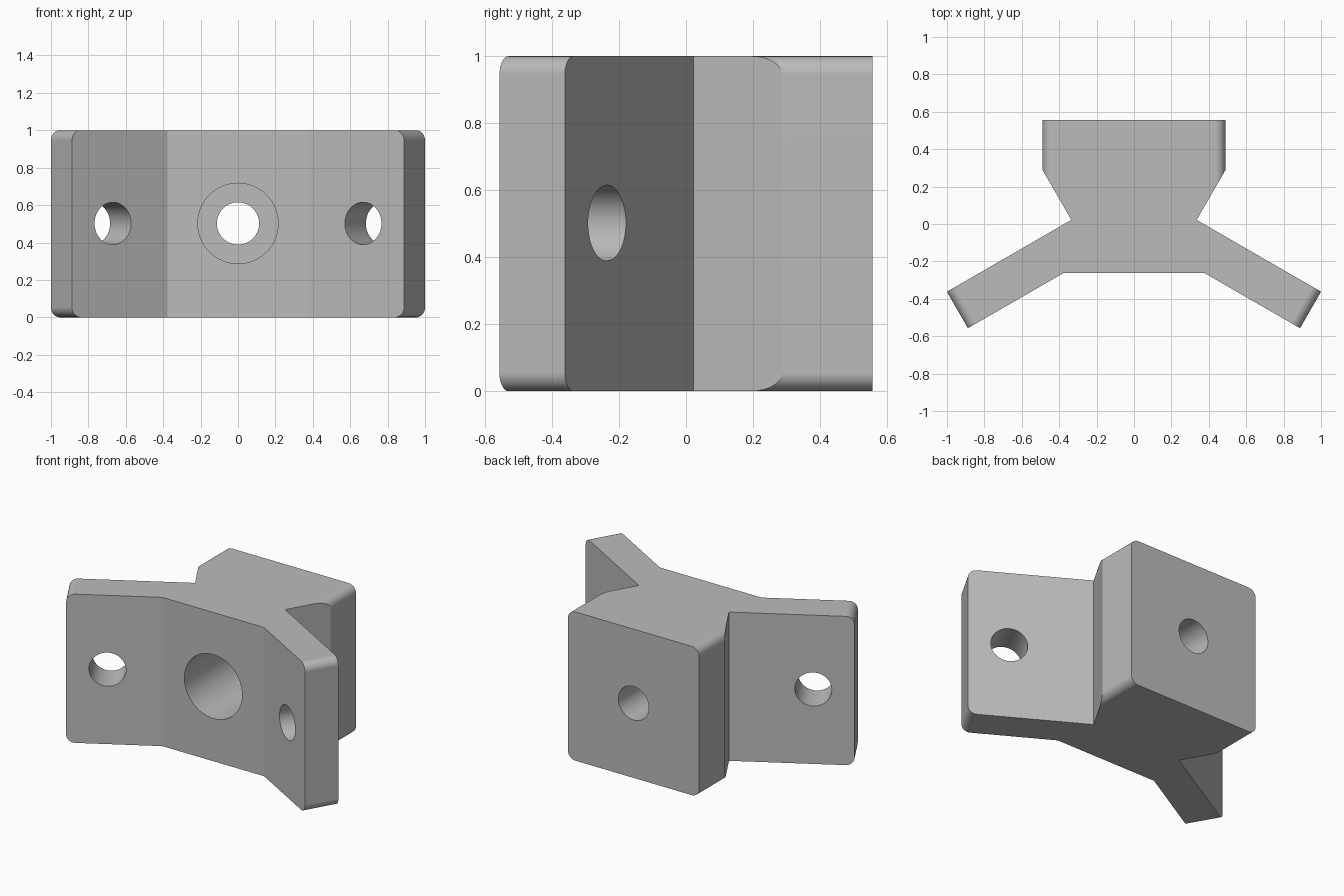
import bpy, bmesh, math
from mathutils import Vector

if "Cube" in bpy.data.objects:
    bpy.data.objects.remove(bpy.data.objects["Cube"])

HEIGHT = 1.0
ROUND = 0.054

# Right half of the plan outline, front to back; mirrored for the left
half = [(0.378, -0.263), (0.888, -0.557), (1.0, -0.362),
        (0.335, 0.022), (0.488, 0.287), (0.488, 0.557)]
outline = half + [(-x, y) for x, y in reversed(half)]

grey = bpy.data.materials.new("grey")
grey.diffuse_color = (0.50, 0.50, 0.50, 1)
grey.use_nodes = True
grey.node_tree.nodes["Principled BSDF"].inputs["Base Color"].default_value = grey.diffuse_color

# Bracket body: extruded outline
bm = bmesh.new()
base = bm.faces.new([bm.verts.new((x, y, 0)) for x, y in outline])
ext = bmesh.ops.extrude_face_region(bm, geom=[base])
bmesh.ops.translate(bm, vec=(0, 0, HEIGHT),
                    verts=[v for v in ext["geom"] if isinstance(v, bmesh.types.BMVert)])
bmesh.ops.recalc_face_normals(bm, faces=bm.faces[:])


def is_rounded(edge):
    """Top and bottom edges of the wing tips and of the block sides."""
    a, b = (v.co for v in edge.verts)
    if abs(a.z - b.z) > 0.01:
        return False
    mid = (a + b) / 2
    return abs(mid.x) > 0.9 or (abs(mid.x) > 0.48 and mid.y > 0.3)


bmesh.ops.bevel(bm, geom=[e for e in bm.edges if is_rounded(e)], offset=ROUND,
                offset_type='OFFSET', segments=8, profile=0.5, affect='EDGES')
mesh = bpy.data.meshes.new("bracket")
bm.to_mesh(mesh)
bm.free()
bracket = bpy.data.objects.new("bracket", mesh)
bpy.context.collection.objects.link(bracket)
mesh.materials.append(grey)


def drill(name, start, end, radius):
    """Cut a round hole between two points."""
    start, end = Vector(start), Vector(end)
    axis = end - start
    bpy.ops.mesh.primitive_cylinder_add(
        vertices=64, radius=radius, depth=axis.length, location=(start + end) / 2,
        rotation=axis.to_track_quat('Z', 'Y').to_euler())
    cutter = bpy.context.object
    cutter.name = name
    cutter.hide_render = True
    cutter.data.materials.append(grey)
    mod = bracket.modifiers.new(name, 'BOOLEAN')
    mod.operation = 'DIFFERENCE'
    mod.solver = 'EXACT'
    mod.object = cutter
    bpy.context.view_layer.objects.active = bracket
    bpy.ops.object.modifier_apply(modifier=name)
    bpy.data.objects.remove(cutter, do_unlink=True)


# Stepped centre hole: wide from the front, narrow through the back
drill("wide_bore", (0, -0.5, 0.502), (0, 0.27, 0.502), 0.215)
drill("narrow_bore", (0, 0.1, 0.502), (0, 0.8, 0.502), 0.113)

# Screw holes square to each wing
for side in (-1, 1):
    centre = Vector((side * 0.725, -0.334, 0.502))
    normal = Vector((side * 0.5, math.sqrt(0.75), 0))
    drill("wing_hole", centre - normal * 0.2, centre + normal * 0.2, 0.113)

# Smooth the rounds and bores, keep the flat faces crisp
bpy.ops.object.select_all(action='DESELECT')
bracket.select_set(True)
bpy.context.view_layer.objects.active = bracket
bpy.ops.object.shade_smooth_by_angle(angle=math.radians(25))
weighted = bracket.modifiers.new("even_shading", 'WEIGHTED_NORMAL')
weighted.keep_sharp = True
